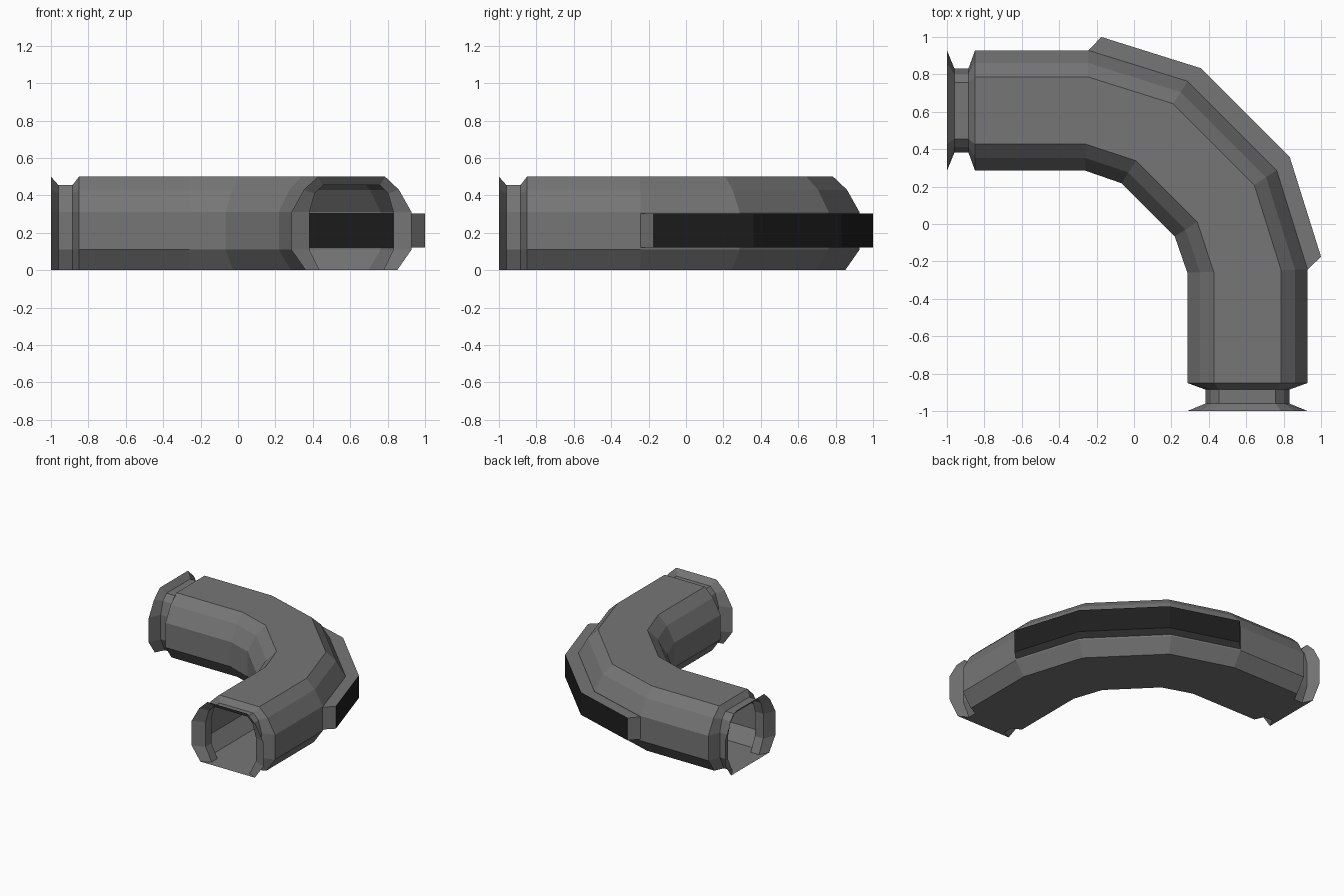
import bpy, bmesh

if "Cube" in bpy.data.objects:
    bpy.data.objects.remove(bpy.data.objects["Cube"])


def material(name, value):
    m = bpy.data.materials.new(name)
    m.diffuse_color = (value, value, value, 1)
    m.use_nodes = True
    m.node_tree.nodes["Principled BSDF"].inputs["Base Color"].default_value = m.diffuse_color
    return m


GREY = material("hull grey", 0.18)
BLACK = material("window black", 0.013)


def make_object(name, rings, mats, closed=True, skip=None, mat_rule=None, caps=False):
    """Loft a list of equal-length rings into a sheet."""
    bm = bmesh.new()
    vs = [[bm.verts.new(p) for p in r] for r in rings]
    n = len(rings[0])
    for i in range(len(vs) - 1):
        for j in range(n if closed else n - 1):
            if skip and skip(i, j):
                continue
            k = (j + 1) % n
            f = bm.faces.new((vs[i][j], vs[i][k], vs[i + 1][k], vs[i + 1][j]))
            if mat_rule:
                f.material_index = mat_rule(j)
    if caps:
        bm.faces.new(vs[0])
        bm.faces.new(vs[-1])
    bmesh.ops.recalc_face_normals(bm, faces=bm.faces[:])
    me = bpy.data.meshes.new(name)
    bm.to_mesh(me)
    bm.free()
    for m in mats:
        me.materials.append(m)
    ob = bpy.data.objects.new(name, me)
    bpy.context.collection.objects.link(ob)
    return ob


def full_loop(half):
    """Mirror an inner half profile of (t, z) to a closed loop, t across the tube."""
    return half + [(1 - t, z) for t, z in reversed(half)]


WIDE = full_loop([(0.12, 0), (0, 0.11), (0, 0.31), (0.105, 0.43), (0.22, 0.5)])
NARROW = full_loop([(0.235, 0), (0.15, 0.11), (0.15, 0.31), (0.195, 0.41), (0.265, 0.455)])

# Stations on one leg: inner wall point, outer wall point, profile
leg = [((x, 0.285), (x, 0.928), p) for x, p in
       ((-1, WIDE), (-0.96, NARROW), (-0.885, NARROW), (-0.85, WIDE))]
leg += [((-0.26, 0.285), (-0.243, 0.928), WIDE), ((-0.067, 0.218), (0.287, 0.763), WIDE)]
# The second leg mirrors the first across the diagonal
stations = leg + [(a[::-1], b[::-1], p) for a, b, p in reversed(leg)]

rings = [[(a[0] + (b[0] - a[0]) * t, a[1] + (b[1] - a[1]) * t, z) for t, z in p]
         for a, b, p in stations]

# Tube with flared collars; outer wall is left open behind the bay window
make_object("corridor_tube", rings, [GREY],
            skip=lambda i, j: j == 7 and 4 <= i <= 6)

# Bay window along the outside of the bend: grey ledges and ends, black glass
Z0, Z1 = 0.122, 0.303
half = [((-0.243, 0.928), (-0.175, 1.0)), ((0.287, 0.763), (0.36, 0.832))]
path = half + [(a[::-1], b[::-1]) for a, b in reversed(half)]
bay = [[(*a, Z0), (*b, Z0), (*b, Z1), (*a, Z1)] for a, b in path]
make_object("bay_window", bay, [GREY, BLACK], closed=False,
            mat_rule=lambda j: 1 if j == 1 else 0)
# End plates of the bay
for name, r in (("bay_end_left", bay[0]), ("bay_end_front", bay[-1])):
    bm = bmesh.new()
    bm.faces.new([bm.verts.new(p) for p in r])
    me = bpy.data.meshes.new(name)
    bm.to_mesh(me)
    bm.free()
    me.materials.append(GREY)
    bpy.context.collection.objects.link(bpy.data.objects.new(name, me))

# Narrow wall strips that close the gap between tube wall and bay ledges
for name, za, zb in (("sill_strip", 0.11, Z0), ("head_strip", Z1, 0.31)):
    make_object(name, [[(*a, za), (*a, zb)] for a, b in path], [GREY], closed=False)
